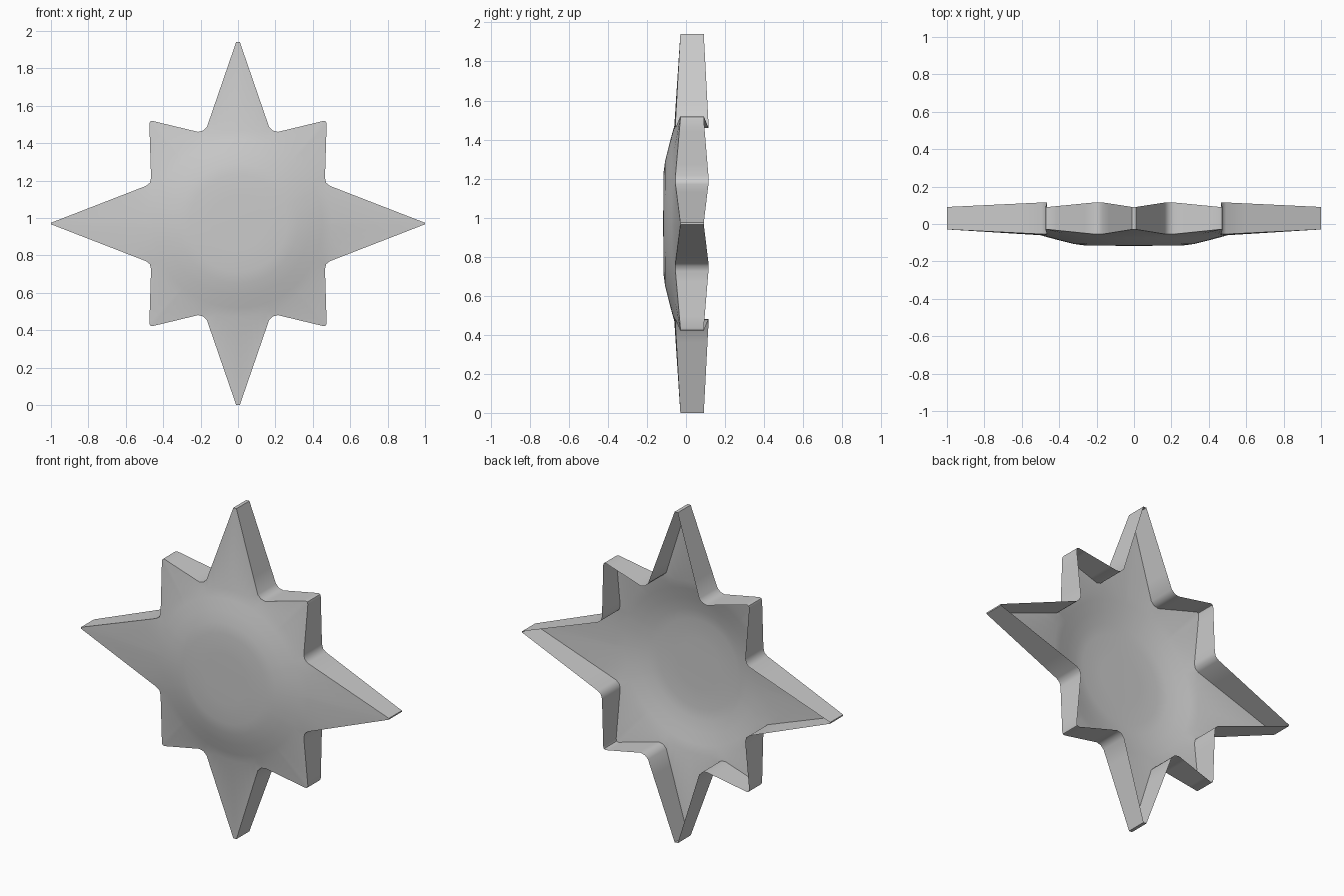
import bpy, bmesh, math

if "Cube" in bpy.data.objects:
    bpy.data.objects.remove(bpy.data.objects["Cube"])

CZ = 0.97          # height of the star's centre
RINGS = [(0.14, -0.116), (0.26, -0.115), (0.32, -0.107), (0.385, -0.091),
         (0.45, -0.074), (0.50, -0.06)]   # dome profile: radius, depth
TIP, VALLEY = (-0.029, 0.091), (-0.054, 0.115)   # front and back rim depth

# One quarter of the outline, clockwise from the top point: x, z, rim depths
quarter = [(0.010, 0.970, TIP), (0.166, 0.517, VALLEY), (0.186, 0.497, VALLEY),
           (0.214, 0.490, VALLEY), (0.459, 0.549, TIP), (0.470, 0.545, TIP),
           (0.474, 0.532, TIP), (0.465, 0.244, VALLEY), (0.472, 0.217, VALLEY),
           (0.492, 0.201, VALLEY), (1.0, 0.004, TIP)]


def mirrored(pts, sx, sz):
    return [(x * sx, z * sz, d) for x, z, d in pts]


corners = (quarter + mirrored(quarter[::-1], 1, -1)
           + mirrored(quarter, -1, -1) + mirrored(quarter[::-1], -1, 1))

# Subdivide long outline edges so the dome is round
outline = []
for i, (x, z, d) in enumerate(corners):
    x2, z2, d2 = corners[(i + 1) % len(corners)]
    n = 5 if math.hypot(x2 - x, z2 - z) > 0.1 else 1
    for k in range(n):
        t = k / n
        outline.append((x + (x2 - x) * t, z + (z2 - z) * t,
                        d[0] + (d2[0] - d[0]) * t, d[1] + (d2[1] - d[1]) * t))

# Domed front and side walls, open at the back
bm = bmesh.new()
loops = []
for r, y in RINGS:
    loops.append([bm.verts.new((x * r / math.hypot(x, z), y, CZ + z * r / math.hypot(x, z)))
                  for x, z, f, b in outline])
loops.append([bm.verts.new((x, f, CZ + z)) for x, z, f, b in outline])
loops.append([bm.verts.new((x, b, CZ + z)) for x, z, f, b in outline])
centre = bm.verts.new((0, -0.117, CZ))
count = len(outline)
for i in range(count):
    j = (i + 1) % count
    bm.faces.new((centre, loops[0][j], loops[0][i]))
    for a, b in zip(loops, loops[1:]):
        bm.faces.new((a[i], a[j], b[j], b[i]))

mesh = bpy.data.meshes.new("star_shell")
bm.to_mesh(mesh)
bm.free()
star = bpy.data.objects.new("star_shell", mesh)
bpy.context.collection.objects.link(star)
bpy.context.view_layer.objects.active = star
star.select_set(True)
bpy.ops.object.shade_smooth_by_angle(angle=math.radians(40))
